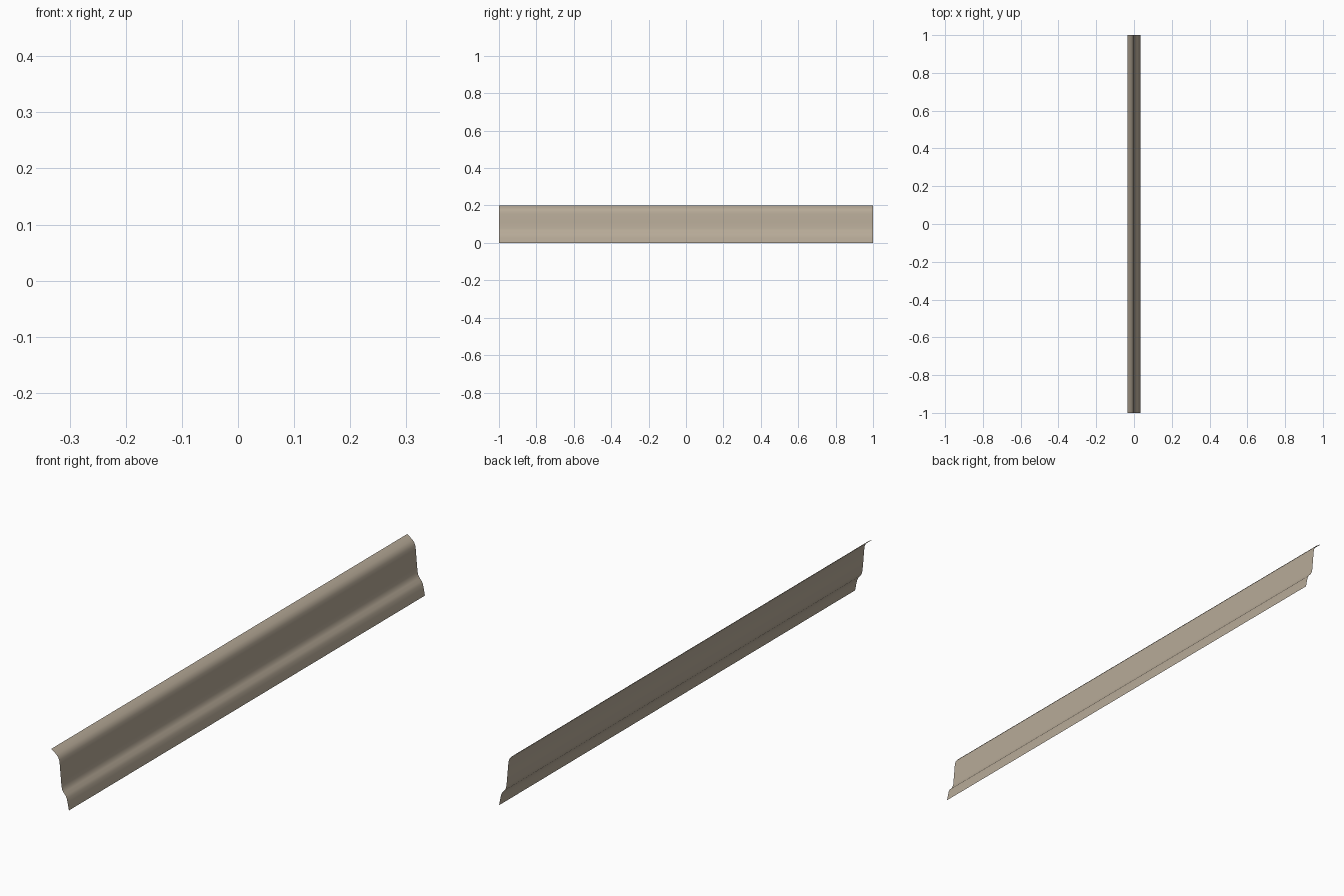
import bpy, bmesh

if "Cube" in bpy.data.objects:
    bpy.data.objects.remove(bpy.data.objects["Cube"])

# Profile of the thin sheet in x-z, bottom to top
profile = [(0.035, 0.0), (0.030, 0.026), (0.027, 0.039), (0.022, 0.049),
           (0.014, 0.058), (0.009, 0.066), (0.006, 0.077), (0.003, 0.11),
           (-0.001, 0.155), (-0.003, 0.168), (-0.007, 0.178),
           (-0.014, 0.186), (-0.024, 0.193), (-0.035, 0.20)]

# Sweep the profile along y
bm = bmesh.new()
row = [bm.verts.new((x, -1.0, z)) for x, z in profile]
edges = [bm.edges.new(pair) for pair in zip(row, row[1:])]
swept = bmesh.ops.extrude_edge_only(bm, edges=edges)["geom"]
bmesh.ops.translate(bm, vec=(0, 2, 0),
                    verts=[g for g in swept if isinstance(g, bmesh.types.BMVert)])

# Outer side faces +x
bm.normal_update()
for f in bm.faces:
    f.smooth = True
    if f.normal.x < 0:
        f.normal_flip()

mesh = bpy.data.meshes.new("rail_panel")
bm.to_mesh(mesh)
bm.free()
panel = bpy.data.objects.new("rail_panel", mesh)
bpy.context.collection.objects.link(panel)

# Warm beige-grey sheet
mat = bpy.data.materials.new("warm beige")
mat.diffuse_color = (0.47, 0.40, 0.31, 1)
mat.use_nodes = True
mat.node_tree.nodes["Principled BSDF"].inputs["Base Color"].default_value = mat.diffuse_color
mesh.materials.append(mat)
